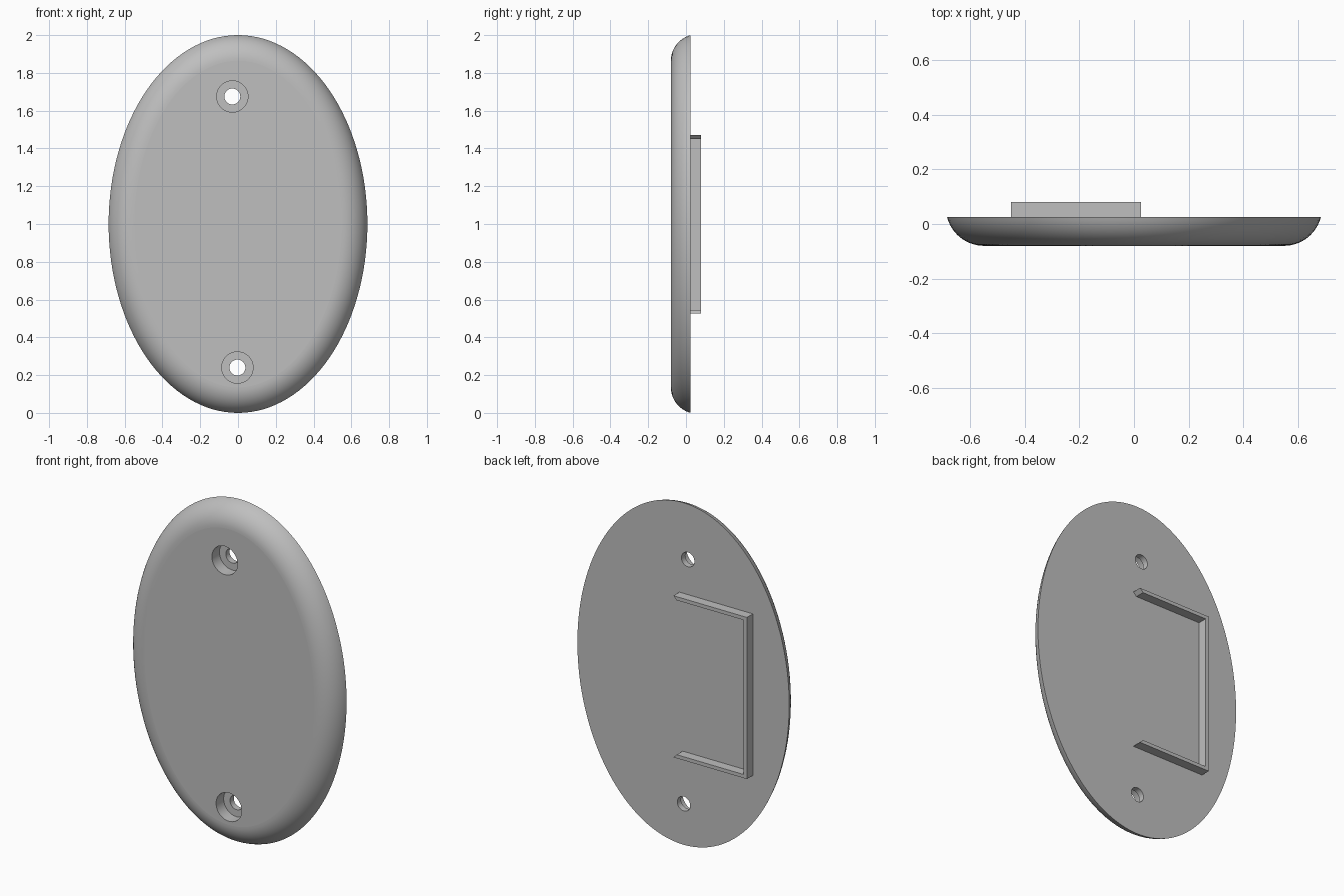
import bpy, bmesh, math
from mathutils import Vector, Matrix

cube = bpy.data.objects.get("Cube")
if cube:
    bpy.data.objects.remove(cube, do_unlink=True)

grey = bpy.data.materials.new("plain grey")
grey.use_nodes = True
grey.diffuse_color = (0.52, 0.52, 0.52, 1)
grey.node_tree.nodes["Principled BSDF"].inputs["Base Color"].default_value = grey.diffuse_color

HALF_W, HALF_H = 0.685, 1.0
FRONT, BACK, TIP = -0.08, 0.025, 0.08
ROUND = 0.14          # radius of the rounded front rim
SEGMENTS, STEPS = 128, 14


def make_object(name, bm):
    bmesh.ops.recalc_face_normals(bm, faces=bm.faces)
    mesh = bpy.data.meshes.new(name)
    bm.to_mesh(mesh)
    bm.free()
    mesh.materials.append(grey)
    obj = bpy.data.objects.new(name, mesh)
    bpy.context.collection.objects.link(obj)
    return obj


def oval_ring(bm, inset, y):
    """Oval outline moved inward along its own normal."""
    ring = []
    for i in range(SEGMENTS):
        t = 2 * math.pi * i / SEGMENTS
        c, s = math.cos(t), math.sin(t)
        n = Vector((c / HALF_W, 0, s / HALF_H)).normalized()
        ring.append(bm.verts.new(Vector((HALF_W * c, y, 1 + HALF_H * s)) - n * inset))
    return ring


def cylinder_cutter(name, x, z, radius, y0, y1):
    bm = bmesh.new()
    place = Matrix.Translation((x, (y0 + y1) / 2, z)) @ Matrix.Rotation(math.pi / 2, 4, 'X')
    bmesh.ops.create_cone(bm, cap_ends=True, segments=48, radius1=radius,
                          radius2=radius, depth=y1 - y0, matrix=place)
    obj = make_object(name, bm)
    obj.hide_render = True
    return obj


# Oval plate: flat back, front rim rounded by an arc
bm = bmesh.new()
start = math.asin((ROUND - (BACK - FRONT)) / ROUND)
rings = []
for k in range(STEPS + 1):
    a = start + (math.pi / 2 - start) * k / STEPS
    inset = ROUND * (math.cos(start) - math.cos(a))
    rings.append(oval_ring(bm, inset, FRONT + ROUND * (1 - math.sin(a))))
for lower, upper in zip(rings, rings[1:]):
    for i in range(SEGMENTS):
        j = (i + 1) % SEGMENTS
        bm.faces.new((lower[i], lower[j], upper[j], upper[i]))
bm.faces.new(rings[0])
bm.faces.new(rings[-1])
plate = make_object("oval_plate", bm)

# Two counterbored screw holes
cutters = []
for label, x, z in (("upper", -0.03, 1.675), ("lower", -0.003, 0.24)):
    cutters.append(cylinder_cutter(label + "_counterbore", x, z, 0.083, FRONT - 0.1, FRONT + 0.07))
    cutters.append(cylinder_cutter(label + "_screw_hole", x, z, 0.042, FRONT - 0.2, BACK + 0.1))
for cutter in cutters:
    cut = plate.modifiers.new(cutter.name, 'BOOLEAN')
    cut.operation = 'DIFFERENCE'
    cut.solver = 'EXACT'
    cut.object = cutter

bpy.context.view_layer.objects.active = plate
for obj in bpy.context.selected_objects:
    obj.select_set(False)
plate.select_set(True)
for cutter in cutters:
    bpy.ops.object.modifier_apply(modifier=cutter.name)
for cutter in cutters:
    bpy.data.objects.remove(cutter, do_unlink=True)

# Smooth rim and holes, flat faces kept flat
bpy.ops.object.shade_smooth_by_angle(angle=math.radians(30))
for face in plate.data.polygons:
    if abs(face.normal.y) > 0.9999:
        face.use_smooth = False

# Three-sided frame on the back, its open ends cut at a slant
LEFT, RIGHT, LOW, HIGH, T = -0.45, 0.025, 0.525, 1.47, 0.021
outline = [(RIGHT, HIGH), (LEFT, HIGH), (LEFT, LOW), (RIGHT, LOW),
           (RIGHT - T, LOW + T), (LEFT + T, LOW + T),
           (LEFT + T, HIGH - T), (RIGHT - T, HIGH - T)]
bm = bmesh.new()
base = bm.faces.new([bm.verts.new((x, BACK - 0.005, z)) for x, z in outline])
grown = bmesh.ops.extrude_face_region(bm, geom=[base], use_keep_orig=True)["geom"]
bmesh.ops.translate(bm, vec=(0, TIP - BACK + 0.005, 0),
                    verts=[v for v in grown if isinstance(v, bmesh.types.BMVert)])
make_object("back_frame", bm)
